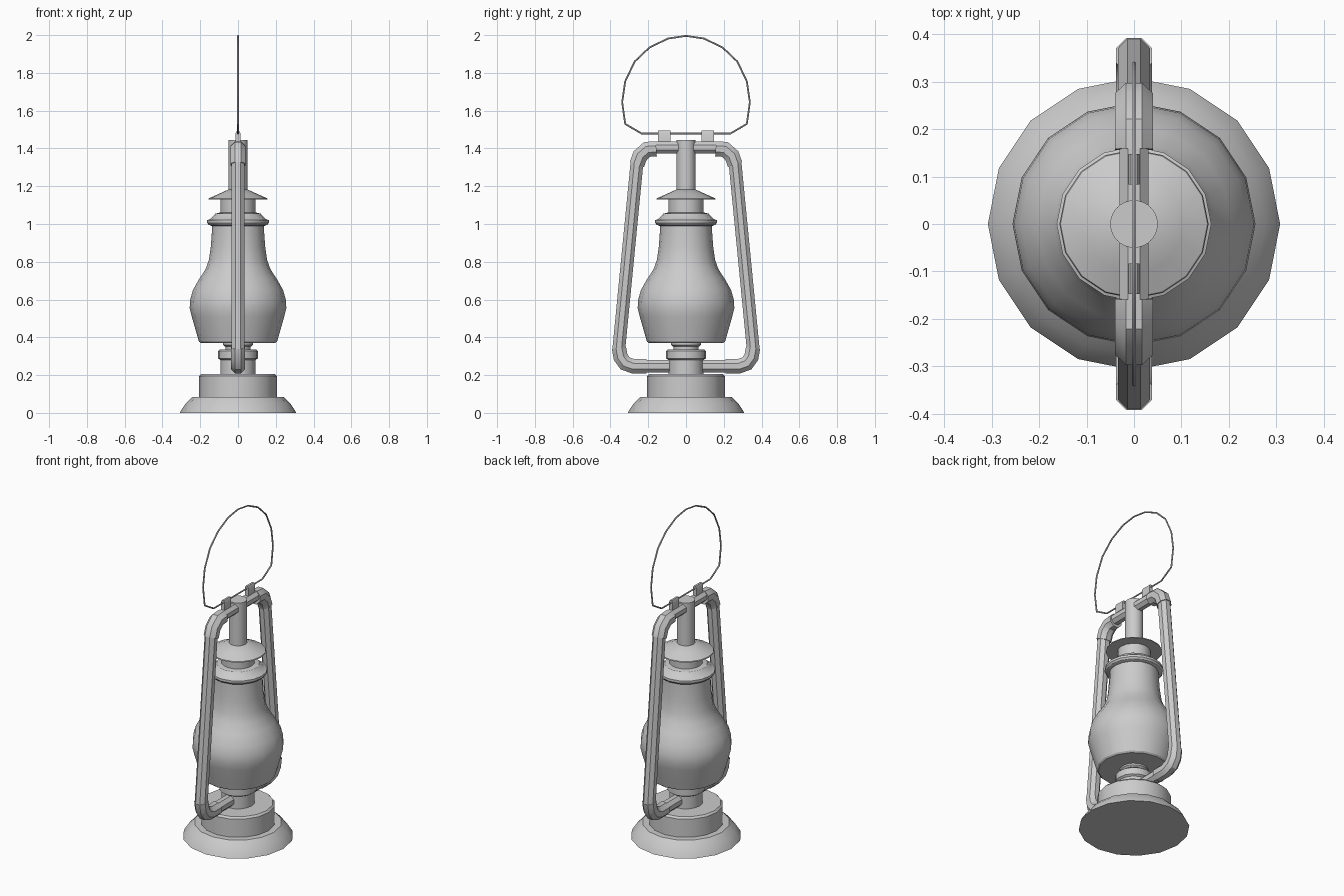
import bpy, bmesh, math
from mathutils import Vector

if "Cube" in bpy.data.objects:
    bpy.data.objects.remove(bpy.data.objects["Cube"])

metal = bpy.data.materials.new("grey metal")
metal.diffuse_color = (0.6, 0.6, 0.6, 1)
metal.use_nodes = True
metal.node_tree.nodes["Principled BSDF"].inputs["Base Color"].default_value = metal.diffuse_color


def finish(name, bm, angle=30):
    bmesh.ops.recalc_face_normals(bm, faces=bm.faces)
    mesh = bpy.data.meshes.new(name)
    bm.to_mesh(mesh)
    bm.free()
    mesh.materials.append(metal)
    ob = bpy.data.objects.new(name, mesh)
    bpy.context.collection.objects.link(ob)
    bpy.ops.object.select_all(action='DESELECT')
    ob.select_set(True)
    bpy.context.view_layer.objects.active = ob
    bpy.ops.object.shade_smooth_by_angle(angle=math.radians(angle))
    return ob


def skin(bm, rings, closed=False):
    """Bridge rings of vertices, capping the ends when open."""
    n = len(rings[0])
    pairs = list(zip(rings, rings[1:]))
    if closed:
        pairs.append((rings[-1], rings[0]))
    else:
        bm.faces.new(rings[0])
        bm.faces.new(rings[-1])
    for a, b in pairs:
        for i in range(n):
            j = (i + 1) % n
            bm.faces.new((a[i], a[j], b[j], b[i]))


def lathe(name, profile, sides=16):
    """Turn (radius, z) points around the z axis."""
    bm = bmesh.new()
    rings = [[bm.verts.new((r * math.cos(math.tau * i / sides),
                            r * math.sin(math.tau * i / sides), z))
              for i in range(sides)] for r, z in profile]
    skin(bm, rings)
    return finish(name, bm)


def pipe(name, path, radius, sides=8, closed=False):
    """Mitred pipe along (y, z) points; radius is measured to the flats."""
    bm = bmesh.new()
    pts = [Vector(p) for p in path]
    n = len(pts)
    rad = radius / math.cos(math.pi / sides)
    rings = []
    for k, p in enumerate(pts):
        d_in = (p - pts[k - 1]).normalized() if k or closed else None
        d_out = (pts[(k + 1) % n] - p).normalized() if k < n - 1 or closed else None
        d_in, d_out = d_in or d_out, d_out or d_in
        t = (d_in + d_out).normalized()
        normal = Vector((-t.y, t.x)) / max(t.dot(d_in), 0.5)
        ring = []
        for i in range(sides):
            a = math.tau * (i + 0.5) / sides
            q = p + normal * rad * math.sin(a)
            ring.append(bm.verts.new((rad * math.cos(a), q.x, q.y)))
        rings.append(ring)
    skin(bm, rings, closed)
    return finish(name, bm)


# Foot, fuel tank and burner
lathe("base", [(.308, 0), (.302, .012), (.277, .05), (.243, .083), (.2, .083)])
lathe("fuel_tank", [(.206, .07), (.206, .194), (.196, .205)])
lathe("burner_stem", [(.093, .2), (.093, .285)])
lathe("burner_collar", [(.093, .28), (.105, .288), (.105, .328), (.095, .336)])
lathe("burner_neck", [(.065, .33), (.065, .355)])
lathe("globe_seat", [(.07, .352), (.08, .36), (.08, .372)])

# Glass globe
lathe("globe", [(.198, .37), (.207, .378), (.225, .44), (.245, .51), (.256, .555),
                (.253, .6), (.239, .65), (.205, .71), (.172, .76), (.154, .81),
                (.144, .88), (.139, .95), (.137, 1.0)])

# Hood, rain cap and chimney
lathe("hood_rim", [(.14, .99), (.156, .996), (.163, 1.006), (.163, 1.02),
                   (.145, 1.027), (.12, 1.055), (.09, 1.062)])
lathe("hood_neck", [(.093, 1.05), (.093, 1.14)])
lathe("rain_cap", [(.157, 1.13), (.155, 1.136), (.105, 1.158), (.05, 1.183)])
lathe("chimney", [(.05, 1.17), (.05, 1.445)], 32)

# Side frame: pipes with thicker elbows, a bracket on each side
for side, s in (("front", -1), ("back", 1)):
    def run(points):
        return [(s * y, z) for y, z in points]

    pipe(side + "_top_pipe", run([(.03, 1.405), (.165, 1.405)]), .031)
    pipe(side + "_top_elbow", run([(.157, 1.398), (.205, 1.395), (.243, 1.362),
                                   (.26, 1.315)]), .04)
    pipe(side + "_upright_pipe", run([(.259, 1.33), (.356, .335)]), .034)
    pipe(side + "_bottom_elbow", run([(.355, .345), (.346, .295), (.322, .262),
                                      (.28, .247), (.21, .247)]), .038)
    pipe(side + "_bottom_pipe", run([(.22, .247), (.07, .247)]), .033)

    # Handle bracket with a rounded top
    bm = bmesh.new()
    outline = [(-.012, 1.425), (.012, 1.425), (.012, 1.482), (.006, 1.494),
               (-.006, 1.494), (-.012, 1.482)]
    skin(bm, [[bm.verts.new((x, s * y, z)) for x, z in outline] for y in (.083, .147)])
    finish(side + "_bracket", bm)

# Wire carrying handle
half = [(.235, 1.479), (.322, 1.53), (.338, 1.645), (.322, 1.755),
        (.272, 1.86), (.193, 1.935), (.095, 1.982)]
loop = half + [(0, 1.996)] + [(-y, z) for y, z in reversed(half)]
pipe("wire_handle", loop, .004, sides=6, closed=True)
